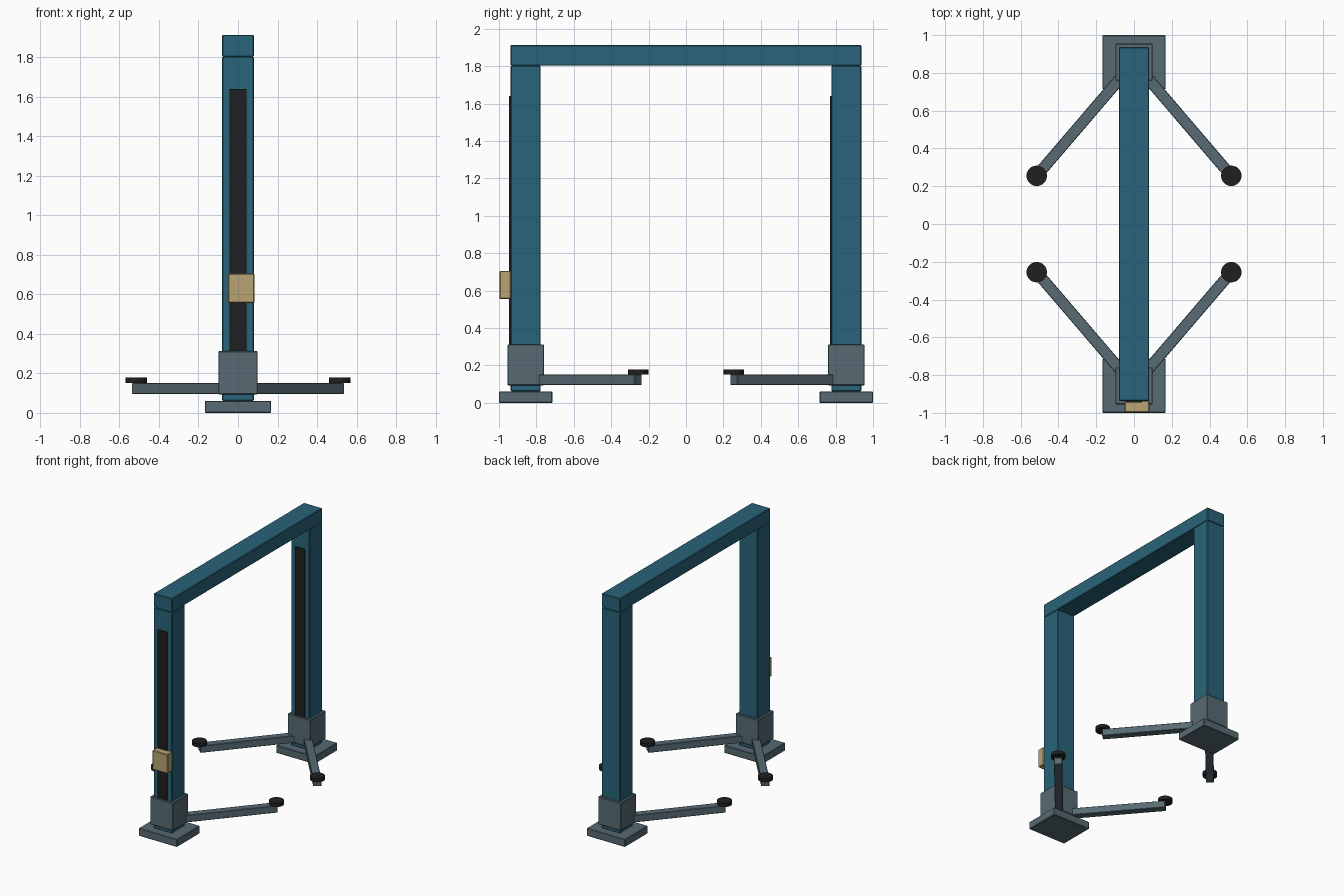
import bpy, math
from mathutils import Vector

if "Cube" in bpy.data.objects:
    bpy.data.objects.remove(bpy.data.objects["Cube"])


def mat(name, rgb):
    m = bpy.data.materials.new(name)
    m.diffuse_color = (*rgb, 1)
    m.use_nodes = True
    m.node_tree.nodes["Principled BSDF"].inputs["Base Color"].default_value = m.diffuse_color
    return m


BLUE = mat("teal_blue_paint", (0.022, 0.125, 0.19))
GREY = mat("slate_grey_steel", (0.095, 0.145, 0.17))
BLACK = mat("black_rubber", (0.014, 0.014, 0.015))
TAN = mat("tan_plastic", (0.49, 0.37, 0.175))


def finish(o, name, m, bevel):
    o.name = name
    o.data.materials.append(m)
    if bevel:
        b = o.modifiers.new("edge_bevel", "BEVEL")
        b.width, b.segments = bevel, 1
    return o


def box(name, lo, hi, m, bevel=0.004):
    lo, hi = Vector(lo), Vector(hi)
    bpy.ops.mesh.primitive_cube_add(size=1, location=(lo + hi) / 2)
    o = bpy.context.object
    o.scale = hi - lo
    bpy.ops.object.transform_apply(location=False, rotation=False, scale=True)
    return finish(o, name, m, bevel)


def arm(name, start, end, width, z0, z1):
    # straight box beam between two plan points
    d = Vector(end) - Vector(start)
    o = box(name, (0, -width / 2, z0), (d.length, width / 2, z1), GREY, 0.003)
    c = (Vector(start) + Vector(end)) / 2
    o.location = (c.x, c.y, (z0 + z1) / 2)
    o.rotation_euler.z = math.atan2(d.y, d.x)


CY = 0.857  # column centre distance from the middle

for side, s in (("front", -1), ("back", 1)):
    y = s * CY
    # base plate, column and lifting carriage
    box(side + "_base_plate", (-0.168, y - 0.143, 0), (0.168, y + 0.143, 0.061), GREY)
    box(side + "_column", (-0.08, y - 0.08, 0.061), (0.08, y + 0.08, 1.803), BLUE)
    box(side + "_carriage", (-0.099, y - 0.098, 0.093), (0.099, y + 0.098, 0.312), GREY)
    # dark slot strip on the -y face of each column
    box(side + "_slot", (-0.042, y - 0.088, 0.15), (0.042, y - 0.079, 1.64), BLACK, 0)
    # swing arms with round lifting pads
    for lr, t in (("left", -1), ("right", 1)):
        px, py = t * 0.515, s * 0.255
        arm(f"{side}_{lr}_arm", (t * 0.04, s * 0.81), (px, py), 0.06, 0.095, 0.151)
        bpy.ops.mesh.primitive_cylinder_add(vertices=32, radius=0.054, depth=0.028,
                                            location=(px, py, 0.165))
        finish(bpy.context.object, f"{side}_{lr}_pad", BLACK, 0)
        bpy.ops.object.shade_smooth_by_angle()

# overhead beam and control box
box("top_beam", (-0.08, -0.937, 1.803), (0.08, 0.937, 1.913), BLUE)
box("control_box", (-0.05, -0.998, 0.555), (0.083, -0.936, 0.706), TAN, 0.005)
